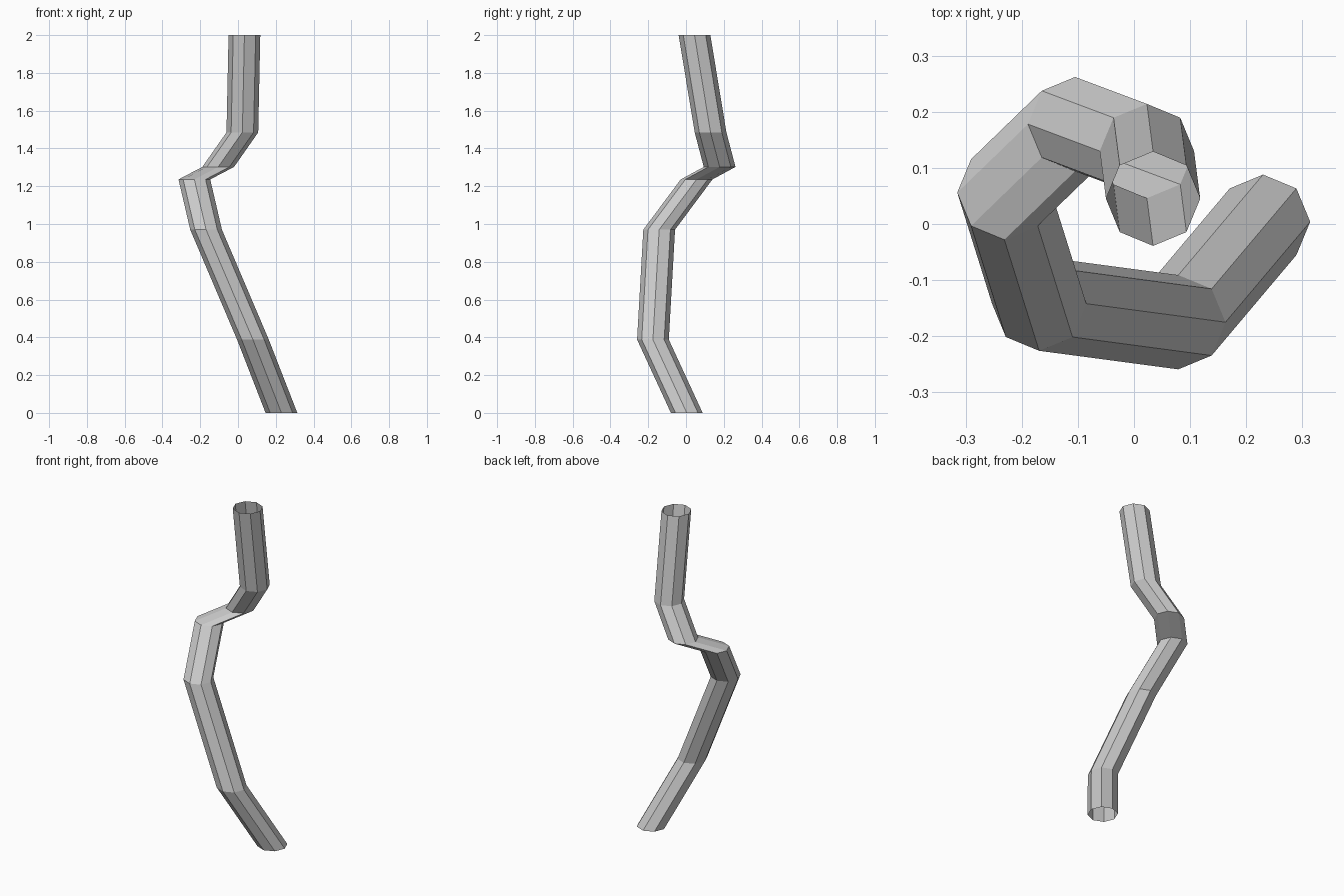
import bpy, bmesh
from math import cos, sin, tau

if "Cube" in bpy.data.objects:
    bpy.data.objects.remove(bpy.data.objects["Cube"])

SIDES, RADIUS = 8, 0.084

# Centre line of the bent tube, bottom to top
path = [
    (0.230, 0.004, 0.0),
    (0.079, -0.175, 0.388),
    (-0.169, -0.142, 0.97),
    (-0.231, 0.056, 1.236),
    (-0.105, 0.178, 1.302),
    (0.023, 0.130, 1.485),
    (0.034, 0.045, 2.0),
]

bm = bmesh.new()

# Level octagonal ring at every bend
rings = [[bm.verts.new((x + RADIUS * cos(tau * i / SIDES),
                        y + RADIUS * sin(tau * i / SIDES), z))
          for i in range(SIDES)] for x, y, z in path]

# Flat side walls, both ends left open
for low, high in zip(rings, rings[1:]):
    for i in range(SIDES):
        j = (i + 1) % SIDES
        bm.faces.new((low[i], low[j], high[j], high[i]))

mesh = bpy.data.meshes.new("bent_tube")
bm.to_mesh(mesh)
bm.free()
bpy.context.collection.objects.link(bpy.data.objects.new("bent_tube", mesh))
